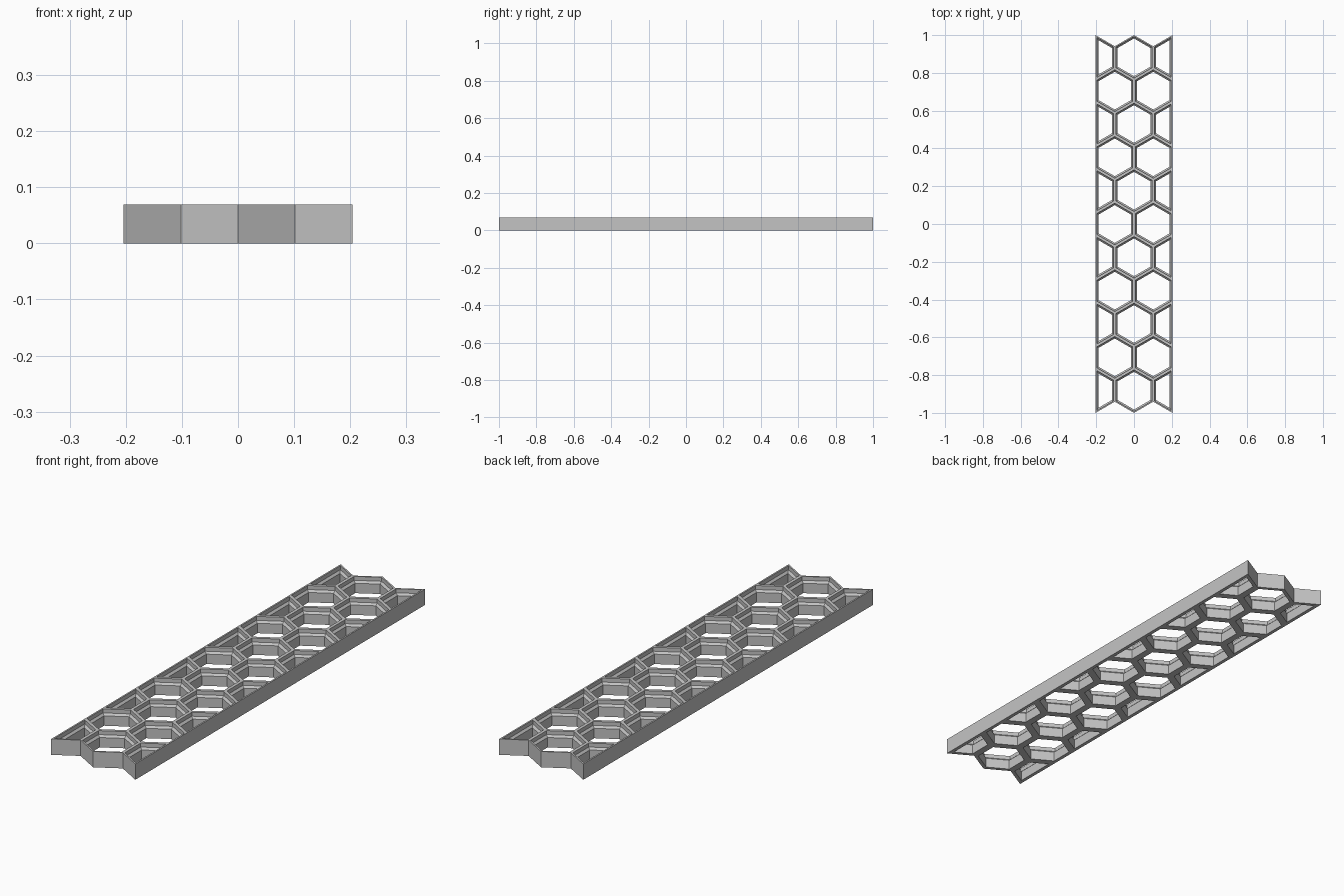
import bpy, bmesh, math
from mathutils import Vector

if "Cube" in bpy.data.objects:
    bpy.data.objects.remove(bpy.data.objects["Cube"])

R = 2 / 17                  # hexagon corner radius
W = R * math.sqrt(3)        # hexagon width across flats
MM = W / 23.6               # unit for the wall profile
ROWS = 11

# Wall section of a cell: (inset from the cell border, height)
PROFILE = [(d * MM, z * MM) for d, z in
           [(0, 0), (1.8, 0), (1.8, 5), (0.8, 6), (0.8, 8), (0, 8)]]


def inset(poly, d):
    """Offset a counter-clockwise convex outline inwards."""
    out = []
    for i, p in enumerate(poly):
        e1 = (p - poly[i - 1]).normalized()
        e2 = (poly[(i + 1) % len(poly)] - p).normalized()
        n1, n2 = Vector((-e1.y, e1.x)), Vector((-e2.y, e2.x))
        out.append(p + (n1 + n2) * (d / (1 + n1.dot(n2))))
    return out


def hexagon(x, y):
    return [Vector((x + R * math.sin(-a), y + R * math.cos(a)))
            for a in (math.radians(60 * i) for i in range(6))]


def half_hexagon(side, y):
    pts = [(W, y - R), (W, y + R), (W / 2, y + R / 2), (W / 2, y - R / 2)]
    if side < 0:
        pts = [(-px, py) for px, py in reversed(pts)]
    return [Vector(p) for p in pts]


# Cell outlines: rows alternate between one full cell with two halves, and two full cells
cells = []
for row in range(ROWS):
    y = (row - (ROWS - 1) / 2) * 1.5 * R
    if row % 2 == 0:
        cells += [half_hexagon(-1, y), hexagon(0, y), half_hexagon(1, y)]
    else:
        cells += [hexagon(-W / 2, y), hexagon(W / 2, y)]


def edge_key(a, b):
    m = (a + b) / 2
    return round(m.x * 1000), round(m.y * 1000)


# Borders used by one cell only form the outside of the panel
uses = {}
for poly in cells:
    for i, p in enumerate(poly):
        k = edge_key(p, poly[(i + 1) % len(poly)])
        uses[k] = uses.get(k, 0) + 1

bm = bmesh.new()
for poly in cells:
    loops = [[bm.verts.new((p.x, p.y, z)) for p in inset(poly, d)] for d, z in PROFILE]
    n = len(poly)
    for a, b in zip(loops, loops[1:]):          # rim, inner wall, ledge and recess
        for i in range(n):
            j = (i + 1) % n
            bm.faces.new((a[j], a[i], b[i], b[j]))
    for i in range(n):                          # outer side walls
        j = (i + 1) % n
        if uses[edge_key(poly[i], poly[j])] == 1:
            bm.faces.new((loops[0][i], loops[0][j], loops[-1][j], loops[-1][i]))
bmesh.ops.remove_doubles(bm, verts=bm.verts, dist=1e-4)
bmesh.ops.recalc_face_normals(bm, faces=bm.faces)

mesh = bpy.data.meshes.new("honeycomb_panel")
bm.to_mesh(mesh)
bm.free()
grey = bpy.data.materials.new("light grey")
grey.diffuse_color = (0.55, 0.55, 0.55, 1)
grey.use_nodes = True
grey.node_tree.nodes["Principled BSDF"].inputs["Base Color"].default_value = grey.diffuse_color
mesh.materials.append(grey)
bpy.context.collection.objects.link(bpy.data.objects.new("honeycomb_panel", mesh))
